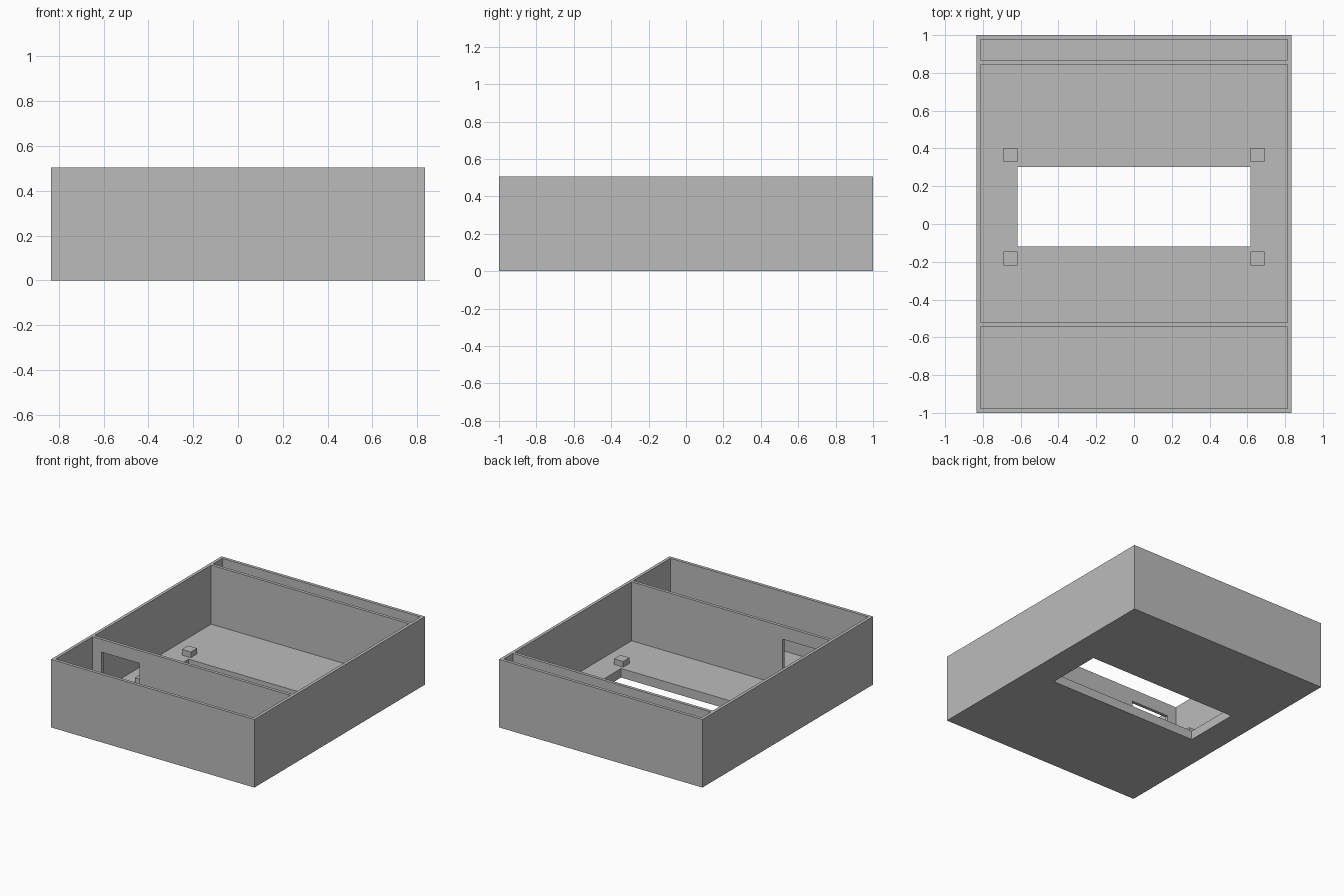
import bpy
import bmesh
from mathutils import Matrix, Vector

cube = bpy.data.objects.get("Cube")
if cube:
    bpy.data.objects.remove(cube, do_unlink=True)

# Single plain grey
grey = bpy.data.materials.new("plain_grey")
grey.use_nodes = True
colour = (0.5, 0.5, 0.5, 1)
grey.diffuse_color = colour
grey.node_tree.nodes["Principled BSDF"].inputs["Base Color"].default_value = colour


def box(name, x, y, z):
    """Box spanning the given (low, high) ranges."""
    lo, hi = Vector((x[0], y[0], z[0])), Vector((x[1], y[1], z[1]))
    bm = bmesh.new()
    bmesh.ops.create_cube(bm, size=1, matrix=Matrix.LocRotScale((lo + hi) / 2, None, hi - lo))
    mesh = bpy.data.meshes.new(name)
    bm.to_mesh(mesh)
    bm.free()
    mesh.materials.append(grey)
    obj = bpy.data.objects.new(name, mesh)
    bpy.context.collection.objects.link(obj)
    return obj


def cut(target, x, y, z):
    """Remove a box-shaped volume from the target."""
    cutter = box("cutter", x, y, z)
    cutter.hide_render = True
    mod = target.modifiers.new("cut", "BOOLEAN")
    mod.operation = "DIFFERENCE"
    mod.solver = "EXACT"
    mod.object = cutter
    bpy.context.view_layer.objects.active = target
    bpy.ops.object.modifier_apply(modifier=mod.name)
    bpy.data.objects.remove(cutter, do_unlink=True)


HEIGHT, FLOOR = 0.505, 0.067
INNER_X = (-0.812, 0.812)

# Tray body with three open compartments
tray = box("tray", (-0.835, 0.835), (-1, 1), (0, HEIGHT))
for span in ((-0.977, -0.545), (-0.522, 0.845), (0.868, 0.977)):
    cut(tray, INNER_X, span, (FLOOR, HEIGHT + 0.1))

# Window through the floor
cut(tray, (-0.617, 0.617), (-0.12, 0.302), (-0.1, FLOOR + 0.1))

# Doorway through the front divider
cut(tray, (-0.74, -0.425), (-0.6, -0.48), (FLOOR, 0.41))

# Four mounting posts around the window
for side, x in (("right", -0.655), ("left", 0.655)):
    for end, y in (("front", -0.183), ("back", 0.366)):
        box(f"post_{end}_{side}", (x - 0.037, x + 0.037), (y - 0.037, y + 0.037),
            (FLOOR, FLOOR + 0.042))
